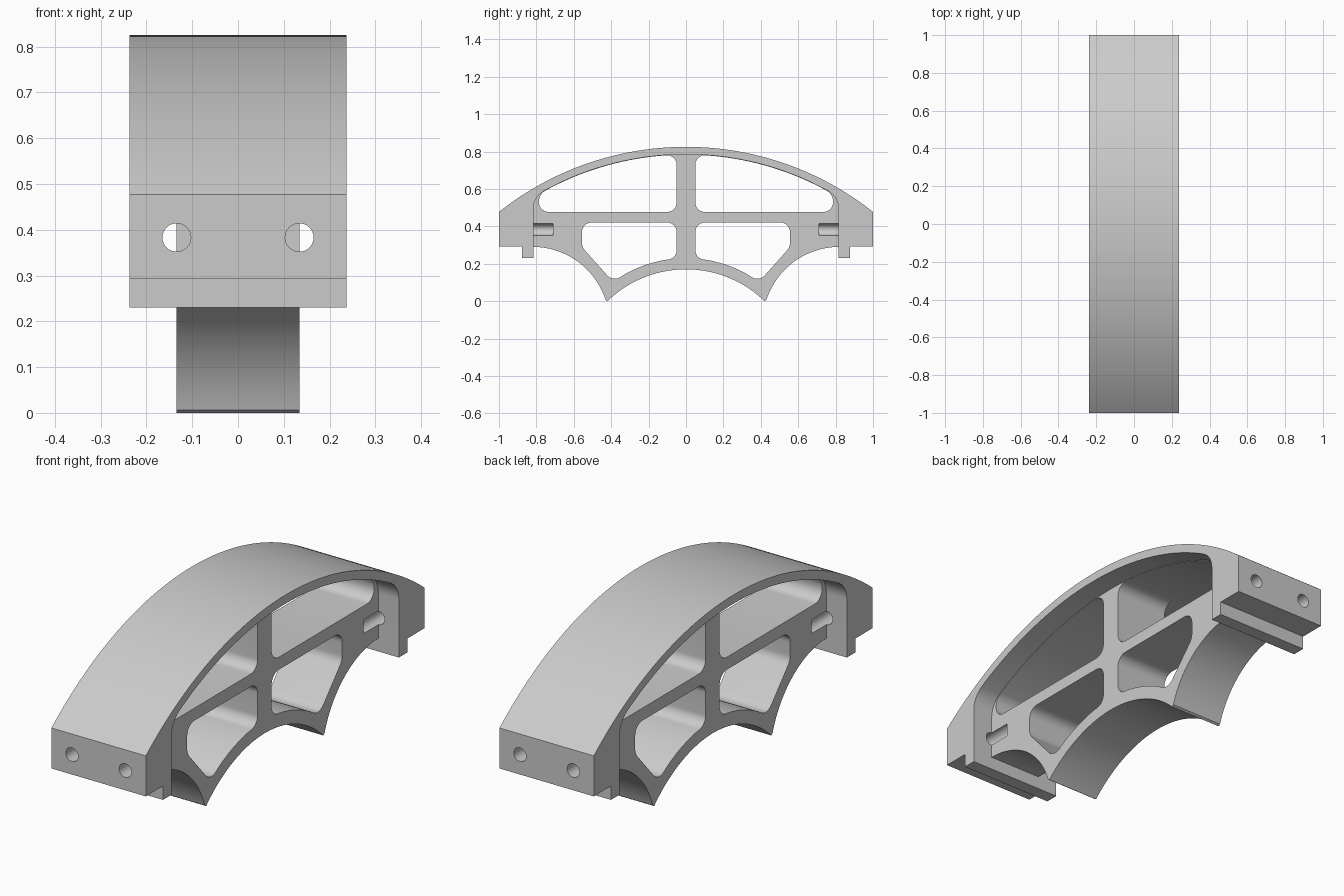
import bpy, bmesh, math
from mathutils import Vector, Matrix

if "Cube" in bpy.data.objects:
    bpy.data.objects.remove(bpy.data.objects["Cube"])

SHELL_HALF, RIB_HALF = 0.237, 0.134      # half widths along x
ARCH_Z, RING_Z = -0.786, -0.434          # centres of the arch and lower ring

grey = bpy.data.materials.new("plain_grey")
grey.use_nodes = True
grey.diffuse_color = (0.6, 0.6, 0.6, 1)
grey.node_tree.nodes["Principled BSDF"].inputs["Base Color"].default_value = grey.diffuse_color


def arc(radius, cy, cz, y0, y1, n):
    """Points on the upper side of a circle, between two y positions."""
    a0, a1 = (math.acos((y - cy) / radius) for y in (y0, y1))
    angles = [a0 + (a1 - a0) * i / n for i in range(n + 1)]
    return [(cy + radius * math.cos(a), cz + radius * math.sin(a), 0) for a in angles]


def arch_height(radius, y):
    return ARCH_Z + math.sqrt(radius ** 2 - y ** 2)


def fillet(points, n=10):
    """Round each (y, z, r) corner of a closed outline."""
    out = []
    for i, (y, z, r) in enumerate(points):
        p = Vector((y, z))
        if r == 0:
            out.append(p)
            continue
        a = (Vector(points[i - 1][:2]) - p).normalized()
        b = (Vector(points[(i + 1) % len(points)][:2]) - p).normalized()
        half = a.angle(b) / 2
        centre = p + (a + b).normalized() * r / math.sin(half)
        t = r / math.tan(half)
        start, end = p + a * t - centre, p + b * t - centre
        turn = start.angle_signed(end)
        for k in range(n + 1):
            out.append(centre + Matrix.Rotation(-turn * k / n, 2) @ start)
    return out


def new_object(name, bm):
    bmesh.ops.recalc_face_normals(bm, faces=bm.faces)
    mesh = bpy.data.meshes.new(name)
    bm.to_mesh(mesh)
    bm.free()
    mesh.materials.append(grey)
    obj = bpy.data.objects.new(name, mesh)
    bpy.context.collection.objects.link(obj)
    return obj


def extrude(name, outline, half):
    """Extrude a y-z outline across the width."""
    bm = bmesh.new()
    face = bm.faces.new([bm.verts.new((-half, p[0], p[1])) for p in outline])
    geom = bmesh.ops.extrude_face_region(bm, geom=[face])["geom"]
    bmesh.ops.translate(bm, vec=(2 * half, 0, 0),
                        verts=[v for v in geom if isinstance(v, bmesh.types.BMVert)])
    return new_object(name, bm)


def combine(target, tool, operation):
    tool.hide_render = True
    mod = target.modifiers.new(operation.lower(), "BOOLEAN")
    mod.object, mod.operation, mod.solver = tool, operation, "EXACT"
    bpy.context.view_layer.objects.active = target
    bpy.ops.object.modifier_apply(modifier=mod.name)
    bpy.data.objects.remove(tool)


def mirrored(points):
    return [(-y, z, r) for y, z, r in reversed(points)]


# Arch shell with end blocks and their lower lips
end = [(1, 0.477, 0), (1, 0.293, 0), (0.877, 0.293, 0), (0.877, 0.23, 0),
       (0.816, 0.23, 0), (0.816, arch_height(1.571, 0.816), 0.11)]
outer = arc(1.611, 0, ARCH_Z, -0.98, 0.98, 80)
inner = arc(1.571, 0, ARCH_Z, 0.74, -0.74, 70)
frame = extrude("arch_frame", fillet(outer + end + inner + mirrored(end)), SHELL_HALF)

# Central rib, embedded slightly in the shell
side = [(0.85, 0.5, 0), (0.85, 0.29, 0)] + arc(0.41, 0.82, -0.12, 0.82, 0.43, 28) + [(0.42, 0, 0)]
rib = extrude("centre_rib", fillet(
    arc(1.59, 0, ARCH_Z, -0.84, 0.84, 70) + side
    + arc(0.604, 0, RING_Z, 0.41, -0.41, 48) + mirrored(side)), RIB_HALF)

# Rounded windows through the rib
upper = [(0.05, 0.477, 0.05), (0.05, arch_height(1.569, 0.05), 0.05)]
upper += arc(1.569, 0, ARCH_Z, 0.12, 0.72, 30)
upper += [(0.786, arch_height(1.569, 0.786), 0.065), (0.786, 0.477, 0.052)]
lower = [(0.05, 0.42, 0.05), (0.05, 0.228, 0.05)]
lower += arc(0.664, 0, RING_Z, 0.11, 0.335, 14)
lower += [(0.39, 0.103, 0.055), (0.556, 0.289, 0.06), (0.556, 0.42, 0.05)]
for shape in (upper, lower):
    for points in (shape, mirrored(shape)):
        combine(rib, extrude("window_cutter", fillet(points), 0.4), "DIFFERENCE")

combine(frame, rib, "UNION")

# Bolt holes through the end blocks, ending as half-round slots in the rib
for y_sign in (-1, 1):
    for x in (-RIB_HALF, RIB_HALF):
        bm = bmesh.new()
        bmesh.ops.create_cone(bm, cap_ends=True, segments=32, radius1=0.031,
                              radius2=0.031, depth=0.39)
        bmesh.ops.rotate(bm, verts=bm.verts, matrix=Matrix.Rotation(math.pi / 2, 3, "X"))
        bmesh.ops.translate(bm, verts=bm.verts, vec=(x, y_sign * 0.905, 0.383))
        combine(frame, new_object("bolt_cutter", bm), "DIFFERENCE")

bpy.ops.object.select_all(action="DESELECT")
frame.select_set(True)
bpy.context.view_layer.objects.active = frame
bpy.ops.object.shade_smooth_by_angle(angle=math.radians(30))
